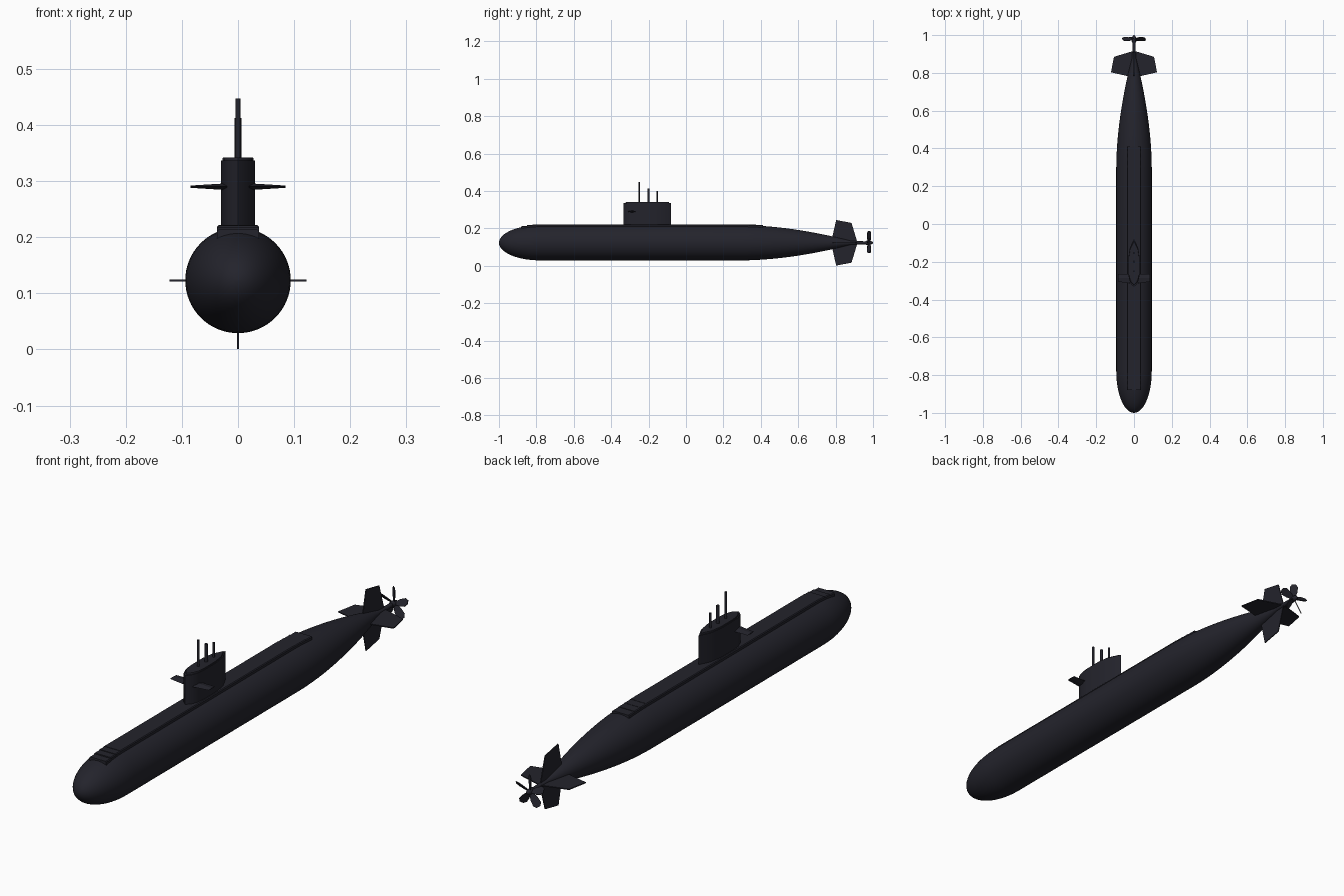
import bpy, bmesh, math
from mathutils import Matrix, Vector

if "Cube" in bpy.data.objects:
    bpy.data.objects.remove(bpy.data.objects["Cube"], do_unlink=True)

paint = bpy.data.materials.new("dark navy grey")
paint.use_nodes = True
COLOR = (0.017, 0.017, 0.025, 1)
paint.diffuse_color = COLOR
paint.node_tree.nodes["Principled BSDF"].inputs["Base Color"].default_value = COLOR

AXIS = 0.123      # height of the hull centre line
R = 0.094         # hull radius


def finish(name, bm, smooth=False):
    bmesh.ops.recalc_face_normals(bm, faces=bm.faces)
    mesh = bpy.data.meshes.new(name)
    bm.to_mesh(mesh)
    bm.free()
    mesh.materials.append(paint)
    obj = bpy.data.objects.new(name, mesh)
    bpy.context.collection.objects.link(obj)
    if smooth:
        bpy.ops.object.select_all(action='DESELECT')
        obj.select_set(True)
        bpy.context.view_layer.objects.active = obj
        bpy.ops.object.shade_smooth_by_angle(angle=math.radians(35))
    return obj


def loft(name, rings, smooth=False):
    """Skin a list of equal-length point rings and cap the ends."""
    bm = bmesh.new()
    loops = [[bm.verts.new(p) for p in ring] for ring in rings]
    n = len(loops[0])
    for a, b in zip(loops, loops[1:]):
        for i in range(n):
            j = (i + 1) % n
            bm.faces.new((a[i], a[j], b[j], b[i]))
    bm.faces.new(loops[0])
    bm.faces.new(loops[-1])
    return finish(name, bm, smooth)


def lathe(name, profile, sides):
    """Revolve (y, radius) points around the hull centre line."""
    angles = [math.tau * i / sides for i in range(sides)]
    loft(name, [[(r * math.cos(a), y, AXIS + r * math.sin(a)) for a in angles]
                for y, r in profile], True)


def slab(name, outline, thick, matrix):
    """Flat plate: 2D outline extruded either side of its plane."""
    return loft(name, [[matrix @ Vector((u, v, s * thick / 2)) for u, v in outline]
                       for s in (-1, 1)])


def hull_radius(y):
    if y < -0.78:
        return R * math.sqrt(max(0.0, 1 - ((y + 0.78) / 0.22) ** 2))
    if y < 0.3:
        return R
    return max(0.009, R * (1 - min(1, (y - 0.3) / 0.62) ** 1.8))


# Hull with rounded bow and tapered stern
bow = [-0.78 - 0.22 * math.cos(math.pi / 2 * i / 14) for i in range(15)]
stern = [0.3 + 0.62 * i / 16 for i in range(17)]
lathe("hull", [(y, max(0.001, hull_radius(y))) for y in bow + stern], 64)

# Deck casing with stepped ends
def deck(name, y0, y1, half, top):
    loft(name, [[(-half, y, top - 0.03), (-half, y, top - 0.003),
                 (-half + 0.003, y, top), (half - 0.003, y, top),
                 (half, y, top - 0.003), (half, y, top - 0.03)] for y in (y0, y1)])


deck("deck_casing", -0.79, 0.3, 0.037, 0.222)
for i in range(3):
    for label, start, step in (("front", -0.79, -0.03), ("rear", 0.3, 0.037)):
        y0, y1 = start + step * i, start + step * (i + 1)
        top = AXIS + hull_radius((y0 + y1) / 2) + 0.004
        deck(f"{label}_deck_step_{i + 1}", min(y0, y1), max(y0, y1), 0.037, top)

# Sail with pointed ends and a thin cap
half_plan = [(0.0, -0.333), (0.016, -0.318), (0.027, -0.29), (0.03, -0.255),
             (0.03, -0.18), (0.022, -0.125), (0.0, -0.08)]
plan = half_plan + [(-x, y) for x, y in half_plan[-2:0:-1]]


def scaled(f):
    return [(x * f, -0.21 + (y + 0.21) * f) for x, y in plan]


loft("sail", [[(x, y, z) for x, y in plan] for z in (0.2, 0.337)], True)
loft("sail_cap", [[(x, y, z) for x, y in scaled(f)]
                  for z, f in ((0.334, 0.94), (0.342, 0.9))], True)

# Masts
for i, (y, top, r) in enumerate(((-0.25, 0.447, 0.0045), (-0.2, 0.412, 0.006),
                                 (-0.153, 0.4, 0.0045))):
    bm = bmesh.new()
    bmesh.ops.create_cone(bm, cap_ends=True, segments=16, radius1=r, radius2=r,
                          depth=top - 0.32,
                          matrix=Matrix.Translation((0, y, (top + 0.32) / 2)))
    finish(f"mast_{i + 1}", bm, True)

# Sail planes, thicker at the root
for label, s in (("left", 1), ("right", -1)):
    loft(f"{label}_sail_plane",
         [[(s * x, lead, 0.29), (s * x, -0.287, 0.29 + t), (s * x, -0.265, 0.29),
           (s * x, -0.287, 0.29 - t)]
          for x, lead, t in ((0.02, -0.315, 0.006), (0.085, -0.305, 0.002))])

# Four tail fins, each plate turned about the hull axis
fin = [(0.0, 0.775), (0.03, 0.782), (0.122, 0.803), (0.106, 0.885), (0.0, 0.917)]
for i, label in enumerate(("left", "upper", "right", "lower")):
    turn = Matrix.Translation((0, 0, AXIS)) @ Matrix.Rotation(-math.pi / 2 * i, 4, 'Y')
    slab(f"{label}_tail_fin", fin, 0.004, turn)

# Shaft, hub and five pitched propeller blades
lathe("propeller_shaft", [(0.9, 0.009), (0.965, 0.008)], 20)
lathe("propeller_hub", [(0.96, 0.009), (0.966, 0.012), (0.985, 0.011),
                        (0.995, 0.007), (1.0, 0.002)], 20)
blade = [(0.006, -0.006), (0.03, -0.014), (0.052, -0.016), (0.064, -0.008),
         (0.064, 0.008), (0.052, 0.016), (0.03, 0.014), (0.006, 0.006)]
for i in range(5):
    turn = (Matrix.Translation((0, 0.979, AXIS))
            @ Matrix.Rotation(-math.pi / 2 + math.tau * i / 5, 4, 'Y')
            @ Matrix.Rotation(math.radians(50), 4, 'X'))
    slab(f"propeller_blade_{i + 1}", blade, 0.003, turn)
